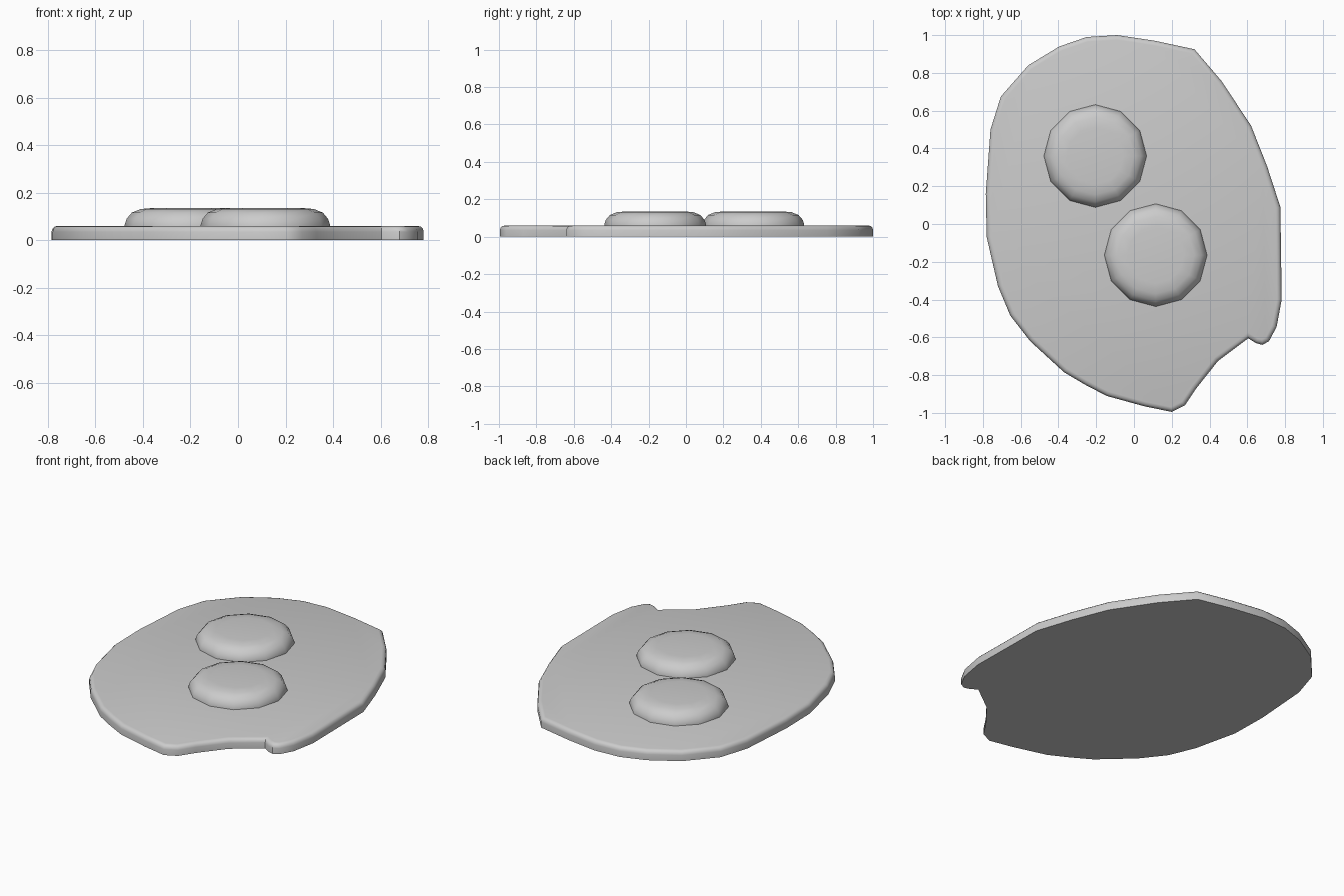
import bpy
import bmesh
from math import cos, sin, tau, radians

cube = bpy.data.objects.get("Cube")
if cube:
    bpy.data.objects.remove(cube, do_unlink=True)

grey = bpy.data.materials.new("light grey")
grey.use_nodes = True
grey.diffuse_color = (0.6, 0.6, 0.6, 1)
grey.node_tree.nodes["Principled BSDF"].inputs["Base Color"].default_value = (0.6, 0.6, 0.6, 1)

THICKNESS = 0.06


def finish(bm, name):
    """Turn a bmesh into a smooth-shaded object with the shared material."""
    bmesh.ops.recalc_face_normals(bm, faces=bm.faces)
    mesh = bpy.data.meshes.new(name)
    bm.to_mesh(mesh)
    bm.free()
    mesh.materials.append(grey)
    obj = bpy.data.objects.new(name, mesh)
    bpy.context.collection.objects.link(obj)
    bpy.ops.object.select_all(action="DESELECT")
    obj.select_set(True)
    bpy.context.view_layer.objects.active = obj
    bpy.ops.object.shade_smooth_by_angle(angle=radians(40))
    return obj


# Egg white: irregular outline, clockwise from the back, with a notch at front left
outline = [
    (-.09, 1), (.11, .97), (.32, .925), (.465, .755), (.62, .52), (.705, .305),
    (.775, .09), (.782, -.4), (.755, -.545), (.715, -.62), (.68, -.64),
    (.645, -.63), (.605, -.605), (.445, -.725), (.33, -.87), (.27, -.96),
    (.2, -.995), (.055, -.965), (-.145, -.91), (-.26, -.85), (-.37, -.785),
    (-.55, -.62), (-.655, -.485), (-.72, -.33), (-.78, -.07), (-.785, .16),
    (-.76, .5), (-.705, .675), (-.56, .84), (-.395, .94), (-.25, .99),
]


def egg_white():
    bm = bmesh.new()
    base = bm.faces.new([bm.verts.new((x, y, 0)) for x, y in outline])
    top = bmesh.ops.extrude_face_region(bm, geom=[base], use_keep_orig=True)["geom"]
    top_verts = [g for g in top if isinstance(g, bmesh.types.BMVert)]
    bmesh.ops.translate(bm, verts=top_verts, vec=(0, 0, THICKNESS))
    # Round only the upper rim
    rim = [e for e in bm.edges if all(v.co.z > THICKNESS / 2 for v in e.verts)]
    bmesh.ops.bevel(bm, geom=rim, offset=0.025, segments=3, profile=0.5,
                    affect="EDGES", clamp_overlap=True)
    return finish(bm, "egg_white")


# Yolks: twelve-sided low domes, given as radius and height rings
dome = [(.272, THICKNESS - .01), (.272, .065), (.264, .09), (.242, .116), (.205, .131), (.15, .136)]
SIDES = 12


def yolk(name, cx, cy):
    bm = bmesh.new()
    rings = [[bm.verts.new((cx + r * cos(tau * i / SIDES), cy + r * sin(tau * i / SIDES), z))
              for i in range(SIDES)] for r, z in dome]
    for low, high in zip(rings, rings[1:]):
        for i in range(SIDES):
            j = (i + 1) % SIDES
            bm.faces.new((low[i], low[j], high[j], high[i]))
    bm.faces.new(rings[-1])
    bm.faces.new(rings[0][::-1])
    return finish(bm, name)


egg_white()
yolk("back_yolk", -.205, .36)
yolk("front_yolk", .115, -.165)
